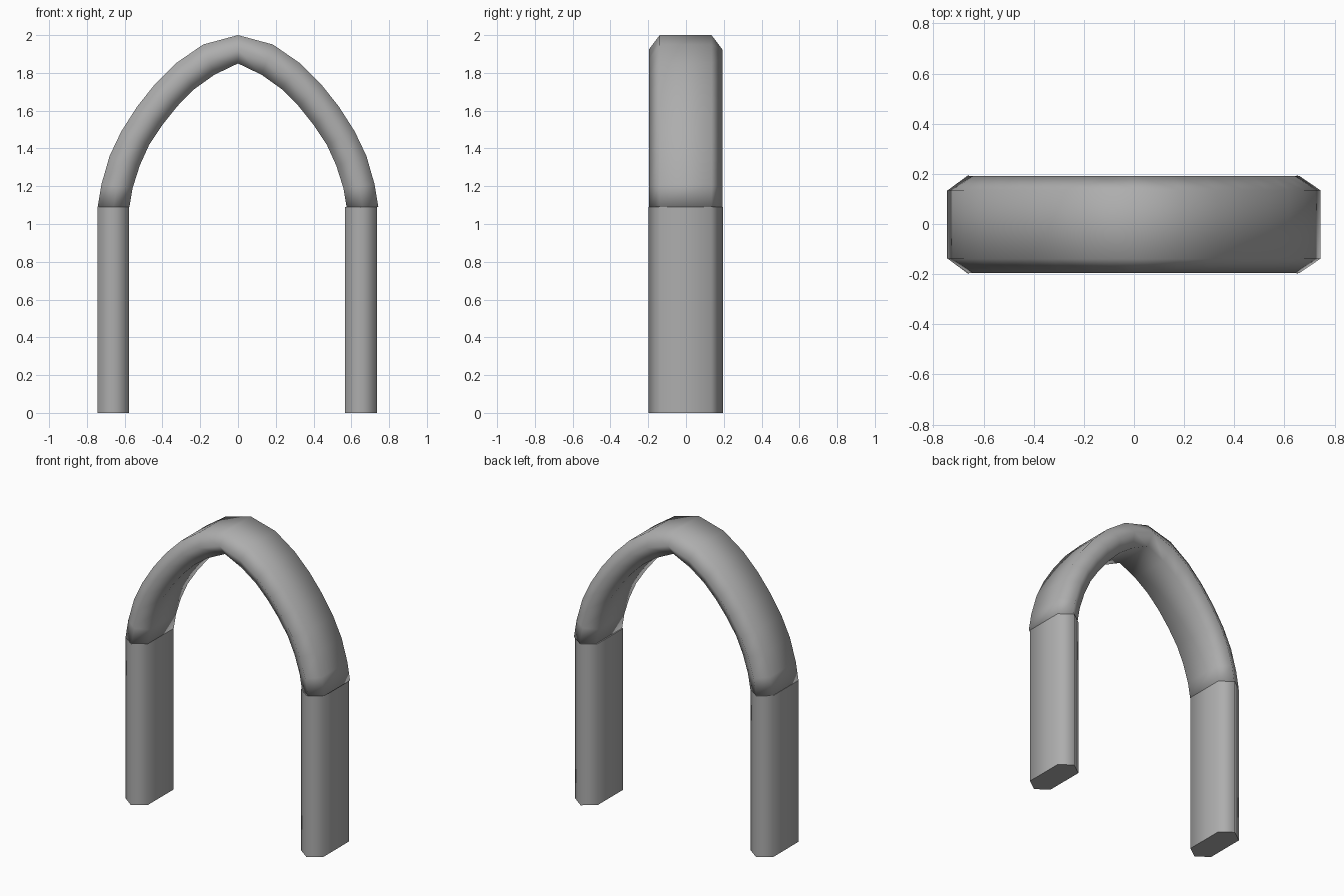
import bpy
import bmesh
from mathutils import Vector

cube = bpy.data.objects.get("Cube")
if cube:
    bpy.data.objects.remove(cube, do_unlink=True)

grey = bpy.data.materials.new("mid_grey")
grey.use_nodes = True
colour = (0.42, 0.42, 0.42, 1)
grey.diffuse_color = colour
grey.node_tree.nodes["Principled BSDF"].inputs["Base Color"].default_value = colour


def hexagon(outer, inner, y, half_depth, flat):
    """Six-sided section between an outer and an inner point, ridged front and back."""
    mid = (outer + inner) / 2
    ring = [(outer, -flat), (outer, flat), (mid, half_depth),
            (inner, flat), (inner, -flat), (mid, -half_depth)]
    return [Vector((p.x, y + d, p.z)) for p, d in ring]


def sweep(name, sections):
    """Skin a list of rings into a closed, smooth shaded solid."""
    bm = bmesh.new()
    rings = [[bm.verts.new(p) for p in s] for s in sections]
    for a, b in zip(rings, rings[1:]):
        for i in range(len(a)):
            j = (i + 1) % len(a)
            bm.faces.new((a[i], a[j], b[j], b[i]))
    bm.faces.new(rings[0])
    bm.faces.new(rings[-1])
    bmesh.ops.recalc_face_normals(bm, faces=bm.faces)
    for f in bm.faces:
        f.smooth = True
    mesh = bpy.data.meshes.new(name)
    bm.to_mesh(mesh)
    bm.free()
    mesh.materials.append(grey)
    obj = bpy.data.objects.new(name, mesh)
    bpy.context.collection.objects.link(obj)
    return obj


# Straight legs, with sharp end caps
SPRING = 1.09
for name, x, side in (("right_leg", -0.661, -1), ("left_leg", 0.651, 1)):
    out, inn = Vector((x + side * 0.084, 0, 0)), Vector((x - side * 0.084, 0, 0))
    base = hexagon(out, inn, -0.002, 0.197, 0.135)
    leg = sweep(name, [base, [p + Vector((0, 0, SPRING)) for p in base]])
    for e in leg.data.edges:
        z0, z1 = (leg.data.vertices[v].co.z for v in e.vertices)
        e.use_edge_sharp = z0 == z1

# Pointed arch: outer and inner half profiles, mirrored about the apex
outer = [(0.743, 1.09), (0.723, 1.21), (0.68, 1.36), (0.618, 1.49),
         (0.535, 1.62), (0.44, 1.74), (0.33, 1.85), (0.185, 1.95), (0, 2.0)]
inner = [(0.575, 1.09), (0.558, 1.19), (0.52, 1.31), (0.47, 1.42),
         (0.40, 1.525), (0.32, 1.625), (0.23, 1.715), (0.125, 1.79), (0, 1.85)]
half = [(Vector((a, 0, b)), Vector((c, 0, d))) for (a, b), (c, d) in zip(outer, inner)]
flip = Vector((-1, 1, 1))
pairs = half + [(o * flip, i * flip) for o, i in reversed(half[:-1])]
sweep("pointed_arch", [hexagon(o, i, -0.002, 0.194, 0.137) for o, i in pairs])
